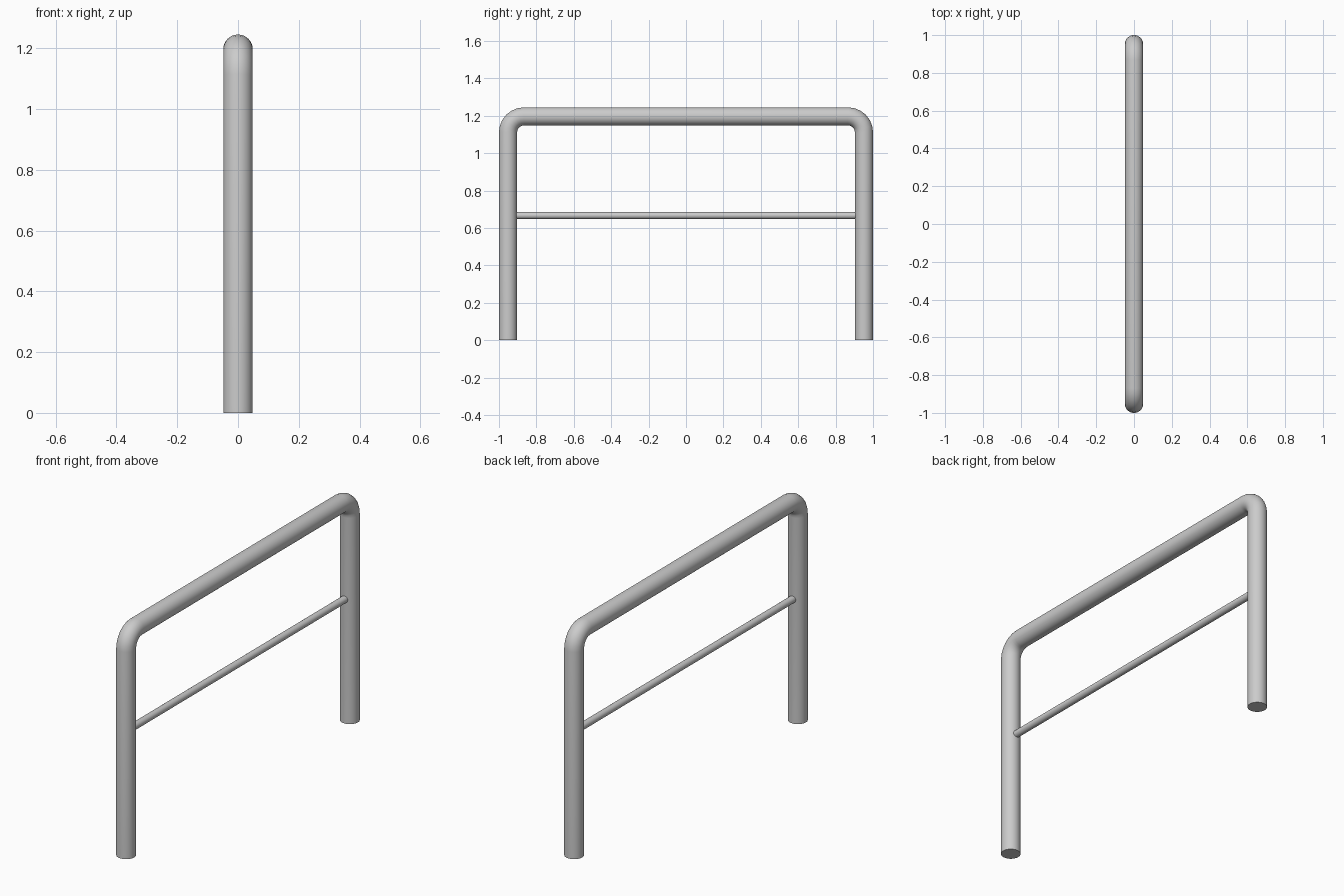
import bpy
from math import sin, cos, pi

if "Cube" in bpy.data.objects:
    bpy.data.objects.remove(bpy.data.objects["Cube"])

R = 0.0485            # main tube radius
SIDE, TOP = 1 - R, 1.245 - R
BEND = 0.085          # centre-line bend radius
STEPS = 6


def tube(name, points, radius, resolution):
    """Sweep a round, capped tube along a polyline and make it a smooth mesh."""
    curve = bpy.data.curves.new(name, 'CURVE')
    curve.dimensions = '3D'
    curve.bevel_depth = radius
    curve.bevel_resolution = resolution
    curve.use_fill_caps = True
    spline = curve.splines.new('POLY')
    spline.points.add(len(points) - 1)
    for p, co in zip(spline.points, points):
        p.co = (*co, 1)
    obj = bpy.data.objects.new(name, curve)
    bpy.context.collection.objects.link(obj)
    bpy.ops.object.select_all(action='DESELECT')
    obj.select_set(True)
    bpy.context.view_layer.objects.active = obj
    bpy.ops.object.convert(target='MESH')
    bpy.ops.object.shade_smooth_by_angle(angle=0.7)
    return obj


# bent frame: half path (post, bend), mirrored for the other side
half = [(0, SIDE, 0)]
for i in range(STEPS + 1):
    a = i / STEPS * pi / 2
    half.append((0, SIDE - BEND + BEND * cos(a), TOP - BEND + BEND * sin(a)))
path = half + [(x, -y, z) for x, y, z in reversed(half)]
tube("bent_frame", path, R, 14)

# thin cross bar between the posts
tube("cross_bar", [(0, -0.93, 0.667), (0, 0.93, 0.667)], 0.019, 10)
